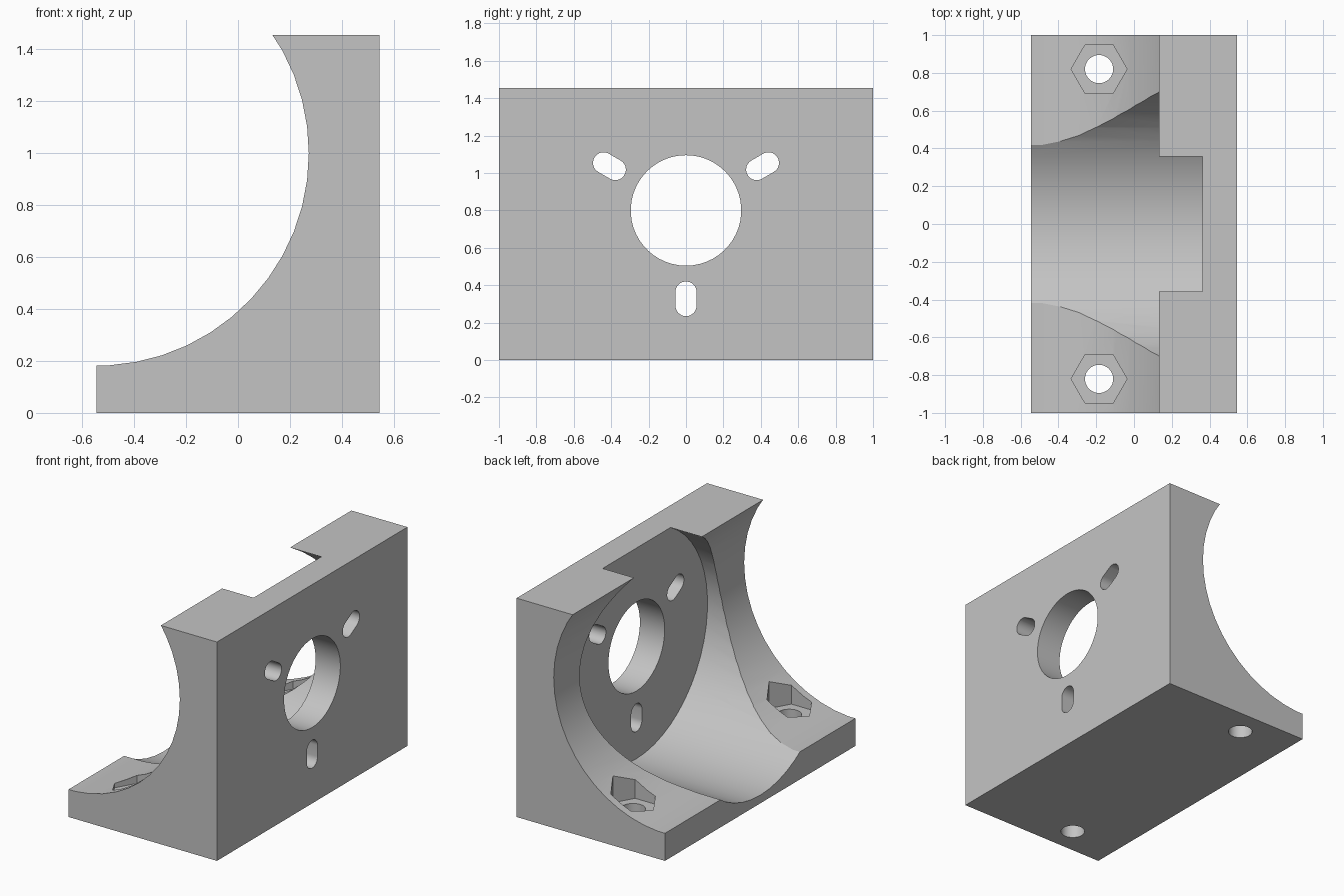
import bpy, bmesh
from math import sin, cos, pi, radians

if "Cube" in bpy.data.objects:
    bpy.data.objects.remove(bpy.data.objects["Cube"], do_unlink=True)

MM = 2 / 110          # the bracket is laid out on a 110 mm long block
SEG = 50
W, L, H = 60 * MM, 110 * MM, 80 * MM


def arc(r, n=SEG, centre=(0, 0), start=0.0, sweep=2 * pi, closed=True):
    steps = n if closed else n - 1
    return [(centre[0] + r * cos(start + sweep * i / steps),
             centre[1] + r * sin(start + sweep * i / steps)) for i in range(n)]


def prism(name, outline, axis, lo, hi):
    """Extrude a 2D outline along an axis from lo to hi."""
    place = {"x": lambda u, v, t: (t, u, v),
             "y": lambda u, v, t: (u, t, v),
             "z": lambda u, v, t: (u, v, t)}[axis]
    bm = bmesh.new()
    a, b = [[bm.verts.new(place(u, v, t)) for u, v in outline] for t in (lo, hi)]
    n = len(outline)
    bm.faces.new(a)
    bm.faces.new(b[::-1])
    for i in range(n):
        j = (i + 1) % n
        bm.faces.new((a[i], b[i], b[j], a[j]))
    bmesh.ops.recalc_face_normals(bm, faces=bm.faces)
    mesh = bpy.data.meshes.new(name)
    bm.to_mesh(mesh)
    bm.free()
    ob = bpy.data.objects.new(name, mesh)
    bpy.context.collection.objects.link(ob)
    return ob


# Solid block
bracket = prism("motor_bracket", [(-W / 2, -L / 2), (W / 2, -L / 2),
                                  (W / 2, L / 2), (-W / 2, L / 2)], "z", 0, H)

# Large side scoop, round motor pocket and shaft hole
mid = 44 * MM
cutters = [
    prism("scoop_cutter", arc(45 * MM, centre=(-W / 2, 55 * MM)), "y", -1.2, 1.2),
    prism("pocket_cutter", arc(41 * MM, centre=(0, mid), start=pi / 2),
          "x", -1, W / 2 - 10 * MM),
    prism("shaft_cutter", arc(16.25 * MM, centre=(0, mid), start=pi / 2), "x", -1, 1),
]

# Three radial screw slots around the shaft
for deg in (30, 150, 270):
    a = radians(deg)
    ends = [(d * MM * cos(a), mid + d * MM * sin(a)) for d in (24, 28)]
    outline = (arc(3.1 * MM, 17, ends[1], a - pi / 2, pi, False)
               + arc(3.1 * MM, 17, ends[0], a + pi / 2, pi, False))
    cutters.append(prism("slot_cutter", outline, "x", -1, 1))

# Bolt holes with hexagonal nut recesses in the foot
for side in (-1, 1):
    spot = (-0.185, side * 0.82)
    cutters.append(prism("bolt_cutter", arc(4.1 * MM, centre=spot), "z", -1, 0.6))
    cutters.append(prism("nut_cutter", arc(8.15 * MM, 6, spot), "z", 10 * MM, 0.6))

bpy.context.view_layer.objects.active = bracket
for c in cutters:
    c.hide_render = True
    mod = bracket.modifiers.new(c.name, "BOOLEAN")
    mod.operation, mod.solver, mod.object = "DIFFERENCE", "EXACT", c
    bpy.ops.object.modifier_apply(modifier=mod.name)
for c in cutters:
    bpy.data.objects.remove(c, do_unlink=True)

# Plain grey material
grey = bpy.data.materials.new("light_grey")
grey.use_nodes = True
colour = (0.55, 0.55, 0.55, 1)
grey.diffuse_color = colour
grey.node_tree.nodes["Principled BSDF"].inputs["Base Color"].default_value = colour
bracket.data.materials.clear()
bracket.data.materials.append(grey)

# Smooth curved walls, sharp edges
bpy.ops.object.select_all(action="DESELECT")
bracket.select_set(True)
bpy.ops.object.shade_smooth_by_angle(angle=radians(30))
